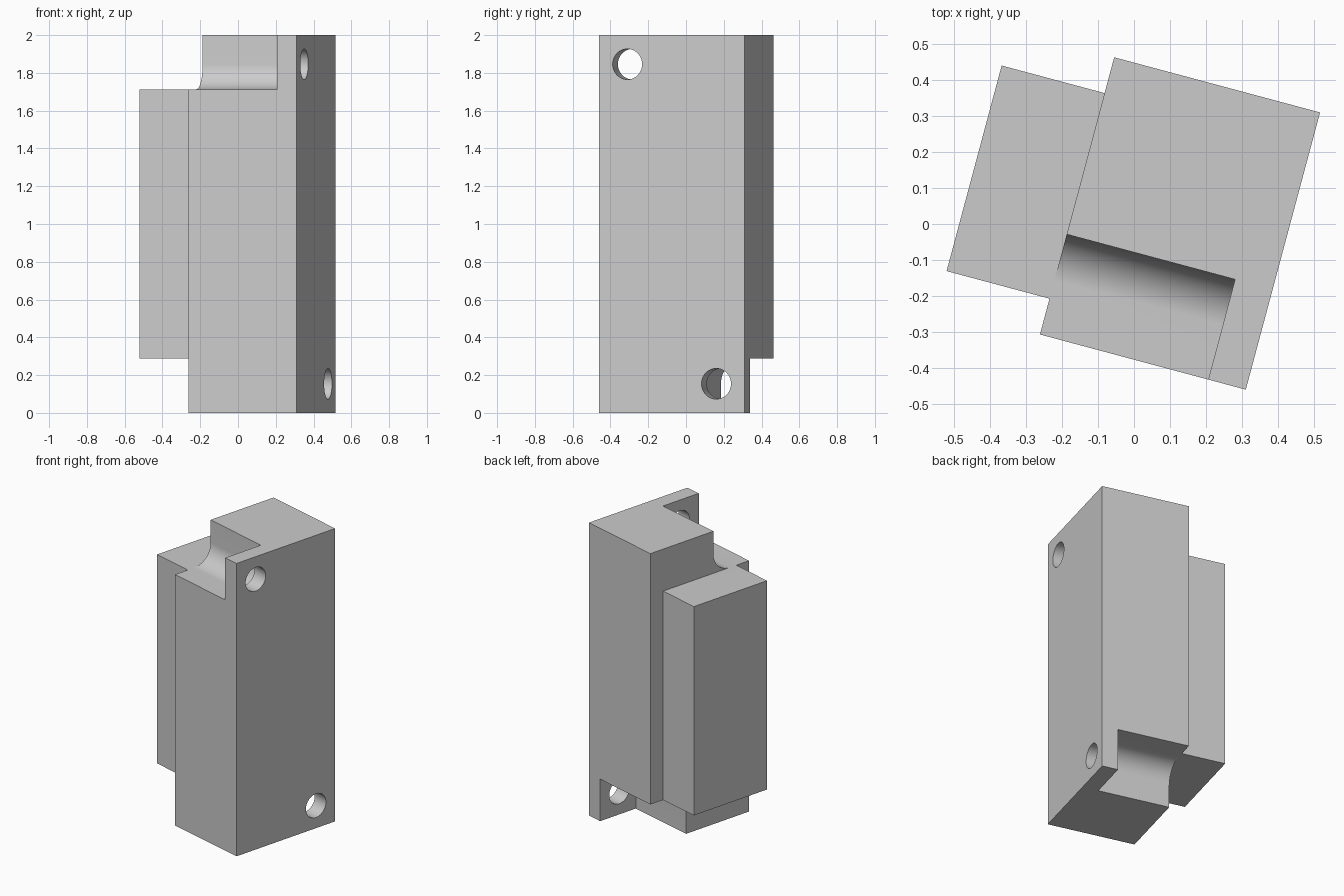
import bpy, bmesh, math
from mathutils import Matrix

if "Cube" in bpy.data.objects:
    bpy.data.objects.remove(bpy.data.objects["Cube"], do_unlink=True)

grey = bpy.data.materials.new("plain grey")
grey.use_nodes = True
GREY = (0.6, 0.6, 0.6, 1)
grey.diffuse_color = GREY
grey.node_tree.nodes["Principled BSDF"].inputs["Base Color"].default_value = GREY

MID_Y = 0.0345                 # centre line of the part before it is turned
SIDE, FLANGE, FACE = -0.173, 0.311, 0.419
HOLE_Y, HOLE_Z = -0.209, 1.846
HOLE_R, FILLET_R = 0.081, 0.133
FLOOR = HOLE_Z - FILLET_R


def prism(name, profile, x0, x1):
    """Extrude a (y, z) profile along x."""
    bm = bmesh.new()
    face = bm.faces.new([bm.verts.new((x0, y, z)) for y, z in profile])
    ext = bmesh.ops.extrude_face_region(bm, geom=[face])["geom"]
    verts = [g for g in ext if isinstance(g, bmesh.types.BMVert)]
    bmesh.ops.translate(bm, verts=verts, vec=(x1 - x0, 0, 0))
    bmesh.ops.recalc_face_normals(bm, faces=bm.faces)
    mesh = bpy.data.meshes.new(name)
    bm.to_mesh(mesh)
    bm.free()
    mesh.materials.append(grey)
    obj = bpy.data.objects.new(name, mesh)
    bpy.context.collection.objects.link(obj)
    return obj


def rect(half, z0, z1):
    return [(MID_Y - half, z0), (MID_Y + half, z0),
            (MID_Y + half, z1), (MID_Y - half, z1)]


def arc(radius, start, end, steps):
    angles = [math.radians(start + (end - start) * i / steps) for i in range(steps + 1)]
    return [(HOLE_Y + radius * math.cos(a), HOLE_Z + radius * math.sin(a)) for a in angles]


def opposite(profile):
    """Half turn of a profile about the centre of the part."""
    return [(2 * MID_Y - y, 2 - z) for y, z in profile]


def combine(target, tool, operation):
    mod = target.modifiers.new(operation.lower(), "BOOLEAN")
    mod.operation, mod.solver, mod.object = operation, "EXACT", tool
    bpy.context.view_layer.objects.active = target
    bpy.ops.object.modifier_apply(modifier=mod.name)
    bpy.data.objects.remove(tool, do_unlink=True)


# Main block joined with the shorter side block
body = prism("mounting_block", rect(0.3985, 0, 2), SIDE, FACE)
side = prism("side_block", rect(0.2955, 2 - FLOOR, FLOOR), -0.469, SIDE + 0.1)
combine(body, side, "UNION")

# Filleted notches and screw holes at opposite corners
notch = [(HOLE_Y + FILLET_R, 2.2)] + arc(FILLET_R, 0, -90, 16) + [(-0.6, FLOOR), (-0.6, 2.2)]
hole = arc(HOLE_R, 0, 360, 40)[:-1]
for place in (list, opposite):
    combine(body, prism("notch_cutter", place(notch), SIDE - 0.1, FLANGE), "DIFFERENCE")
    combine(body, prism("hole_cutter", place(hole), FLANGE - 0.1, FACE + 0.1), "DIFFERENCE")

# Turn the part and smooth only the curved faces
body.data.transform(Matrix.Rotation(math.radians(-15), 4, "Z"))
bpy.ops.object.select_all(action="DESELECT")
body.select_set(True)
bpy.context.view_layer.objects.active = body
bpy.ops.object.shade_smooth_by_angle(angle=math.radians(30))
